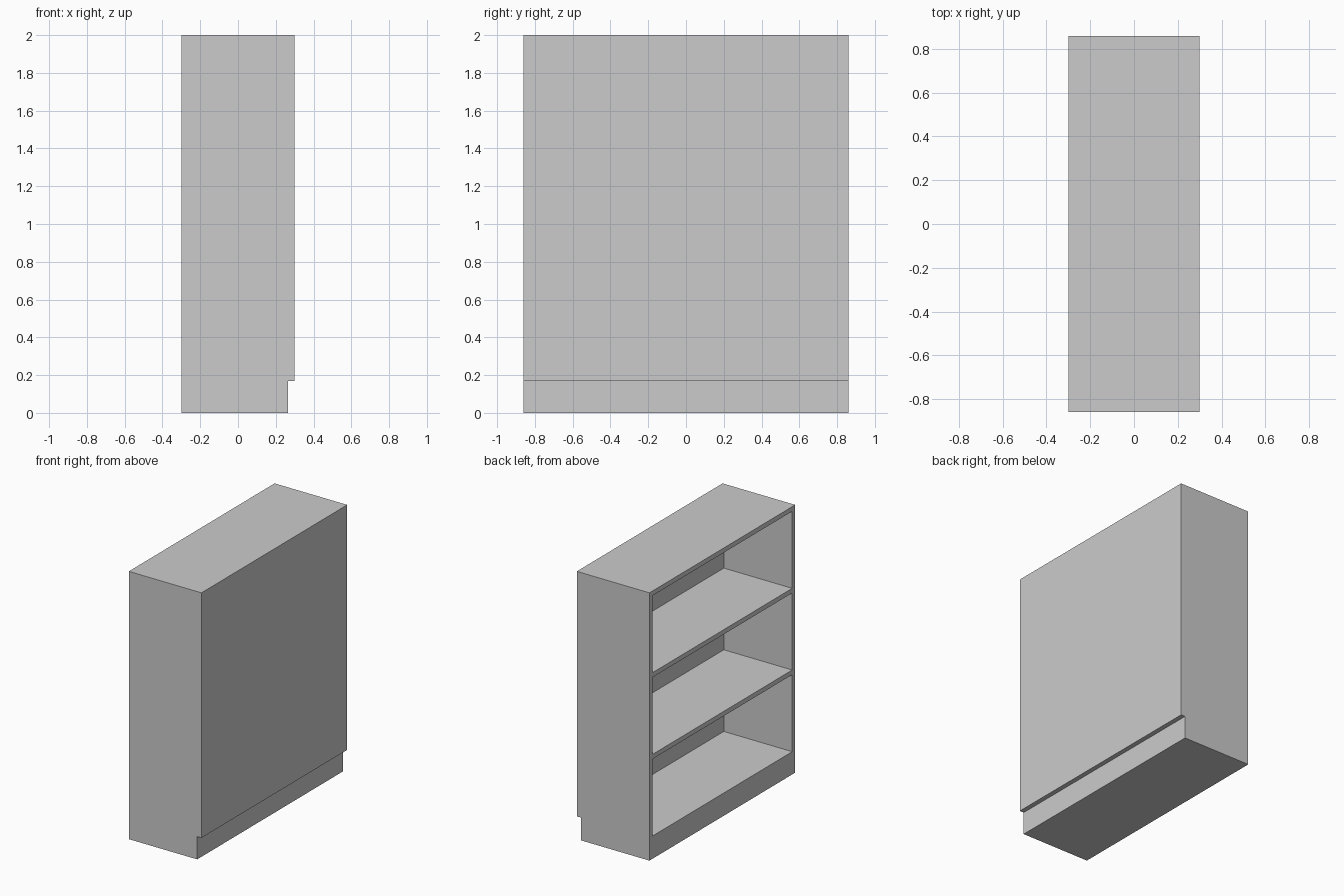
import bpy
import bmesh

cube = bpy.data.objects.get("Cube")
if cube:
    bpy.data.objects.remove(cube, do_unlink=True)

HALF_X, HALF_Y, HEIGHT = 0.30, 0.86, 2.0
BOARD = 0.035        # thickness of every board
PLINTH = 0.17        # height of the base and of the toe recess
SHELVES = 3
INNER_X = HALF_X - BOARD

grey = bpy.data.materials.new("plain grey")
grey.use_nodes = True
colour = (0.6, 0.6, 0.6, 1.0)
grey.diffuse_color = colour
grey.node_tree.nodes["Principled BSDF"].inputs["Base Color"].default_value = colour


def extrude_profile(name, profile, half_width):
    """Extrude an (x, z) outline along y."""
    bm = bmesh.new()
    face = bm.faces.new([bm.verts.new((x, -half_width, z)) for x, z in profile])
    ext = bmesh.ops.extrude_face_region(bm, geom=[face])
    moved = [v for v in ext["geom"] if isinstance(v, bmesh.types.BMVert)]
    bmesh.ops.translate(bm, verts=moved, vec=(0, 2 * half_width, 0))
    bmesh.ops.recalc_face_normals(bm, faces=bm.faces)
    mesh = bpy.data.meshes.new(name)
    bm.to_mesh(mesh)
    bm.free()
    mesh.materials.append(grey)
    obj = bpy.data.objects.new(name, mesh)
    bpy.context.collection.objects.link(obj)
    return obj


# Cabinet body with the toe recess along its closed side
bookcase = extrude_profile("bookcase_body", [
    (-HALF_X, 0), (INNER_X, 0), (INNER_X, PLINTH),
    (HALF_X, PLINTH), (HALF_X, HEIGHT), (-HALF_X, HEIGHT)], HALF_Y)

# Shelf compartments, open towards -x
opening = (HEIGHT - PLINTH - SHELVES * BOARD) / SHELVES
bpy.context.view_layer.objects.active = bookcase
for i in range(SHELVES):
    low = PLINTH + i * (opening + BOARD)
    high = low + opening
    cutter = extrude_profile("compartment_cutter", [
        (-HALF_X - 0.1, low), (INNER_X, low),
        (INNER_X, high), (-HALF_X - 0.1, high)], HALF_Y - BOARD)
    cutter.hide_render = True
    cut = bookcase.modifiers.new("compartment", "BOOLEAN")
    cut.operation = "DIFFERENCE"
    cut.solver = "EXACT"
    cut.object = cutter
    bpy.ops.object.modifier_apply(modifier=cut.name)
    bpy.data.objects.remove(cutter, do_unlink=True)
